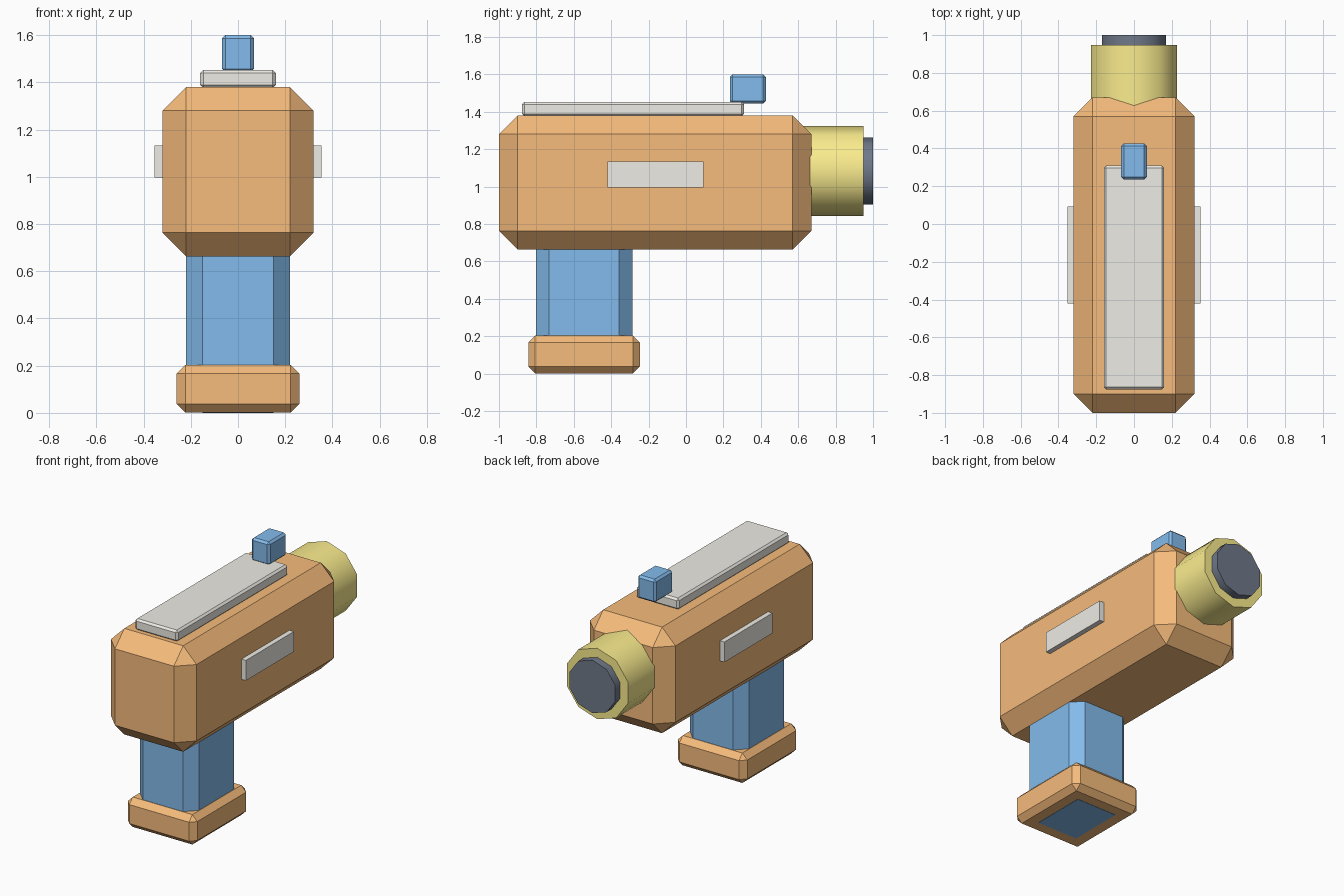
import bpy, bmesh
from math import radians
from mathutils import Matrix

if "Cube" in bpy.data.objects:
    bpy.data.objects.remove(bpy.data.objects["Cube"])


def material(name, rgb):
    m = bpy.data.materials.new(name)
    m.diffuse_color = (*rgb, 1)
    m.use_nodes = True
    m.node_tree.nodes["Principled BSDF"].inputs["Base Color"].default_value = m.diffuse_color
    return m


ORANGE = material("orange", (0.92, 0.50, 0.20))
BLUE = material("blue", (0.23, 0.50, 0.84))
CREAM = material("cream", (0.86, 0.84, 0.78))
YELLOW = material("yellow", (0.96, 0.84, 0.27))
DARK = material("dark", (0.16, 0.19, 0.25))


def finish(bm, name, mat):
    bmesh.ops.recalc_face_normals(bm, faces=bm.faces)
    me = bpy.data.meshes.new(name)
    bm.to_mesh(me)
    bm.free()
    me.materials.append(mat)
    ob = bpy.data.objects.new(name, me)
    bpy.context.collection.objects.link(ob)
    return ob


def box(name, xs, ys, zs, mat, chamfer=0.0):
    """Box between the given limits, with an optional flat chamfer on every edge."""
    bm = bmesh.new()
    bmesh.ops.create_cube(bm, size=1)
    for v in bm.verts:
        v.co = [lo + (c + 0.5) * (hi - lo) for c, (lo, hi) in zip(v.co, (xs, ys, zs))]
    if chamfer:
        bmesh.ops.bevel(bm, geom=bm.edges[:], offset=chamfer, offset_type='OFFSET',
                        segments=1, profile=0.5, affect='EDGES')
    return finish(bm, name, mat)


def tube(name, r, y0, y1, z, mat):
    """Ten-sided cylinder along y with smooth sides and crisp ends."""
    bm = bmesh.new()
    place = Matrix.Translation((0, (y0 + y1) / 2, z)) @ Matrix.Rotation(radians(90), 4, 'X')
    bmesh.ops.create_cone(bm, cap_ends=True, segments=10, radius1=r, radius2=r,
                          depth=y1 - y0, matrix=place)
    ob = finish(bm, name, mat)
    bpy.ops.object.select_all(action='DESELECT')
    ob.select_set(True)
    bpy.context.view_layer.objects.active = ob
    bpy.ops.object.shade_smooth_by_angle(angle=radians(40))


# Main body
box("body", (-0.32, 0.32), (-1.0, 0.67), (0.663, 1.38), ORANGE, 0.1)

# Grip and its foot; the grip end shows flush in the underside of the foot
box("grip", (-0.22, 0.22), (-0.803, -0.287), (0, 0.78), BLUE, 0.07)
box("grip_foot", (-0.26, 0.26), (-0.843, -0.247), (0.001, 0.203), ORANGE, 0.037)

# Top rail and sight
box("top_rail", (-0.16, 0.16), (-0.877, 0.31), (1.376, 1.453), CREAM, 0.013)
box("sight", (-0.068, 0.068), (0.235, 0.427), (1.443, 1.6), BLUE, 0.014)

# Side panels
for side, s in (("left", -1), ("right", 1)):
    box(side + "_panel", sorted((s * 0.29, s * 0.353)), (-0.42, 0.093), (0.996, 1.133), CREAM)

# Nozzle and dark muzzle plug
tube("nozzle", 0.24, 0.48, 0.948, 1.083, YELLOW)
tube("muzzle_plug", 0.179, 0.85, 1.0, 1.083, DARK)
